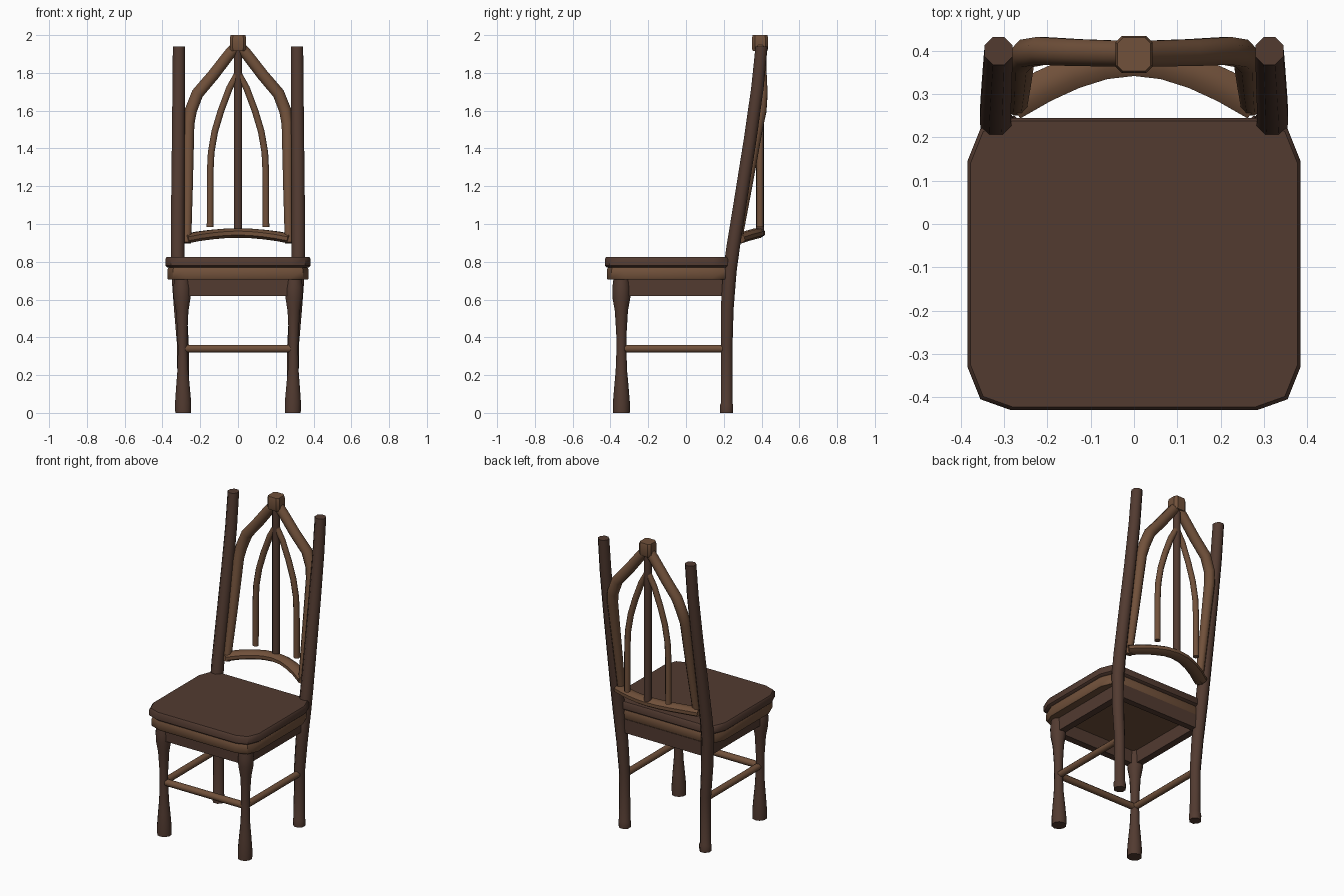
import bpy, bmesh, math
from mathutils import Vector

if "Cube" in bpy.data.objects:
    bpy.data.objects.remove(bpy.data.objects["Cube"])


def material(name, rgb):
    m = bpy.data.materials.new(name)
    m.diffuse_color = (*rgb, 1)
    m.use_nodes = True
    m.node_tree.nodes["Principled BSDF"].inputs["Base Color"].default_value = m.diffuse_color
    return m


DARK = material("dark wood", (0.084, 0.043, 0.03))
LIGHT = material("light wood", (0.165, 0.082, 0.043))


def skin(name, rings, mat, angle=50):
    """Join closed rings of points into one capped solid."""
    bm = bmesh.new()
    loops = [[bm.verts.new(p) for p in ring] for ring in rings]
    n = len(loops[0])
    for a, b in zip(loops, loops[1:]):
        for i in range(n):
            j = (i + 1) % n
            bm.faces.new((a[i], a[j], b[j], b[i]))
    bm.faces.new(loops[0][::-1])
    bm.faces.new(loops[-1])
    bmesh.ops.recalc_face_normals(bm, faces=bm.faces)
    me = bpy.data.meshes.new(name)
    bm.to_mesh(me)
    bm.free()
    me.materials.append(mat)
    ob = bpy.data.objects.new(name, me)
    bpy.context.collection.objects.link(ob)
    bpy.ops.object.select_all(action='DESELECT')
    ob.select_set(True)
    bpy.context.view_layer.objects.active = ob
    bpy.ops.object.shade_smooth_by_angle(angle=math.radians(angle))
    return ob


def tube(name, pts, radii, mat, sides=8, flat=False, ref=(0, 1, 0)):
    """Sweep a polygon along pts; each radius is a number or a (side, ref) pair."""
    pts = [Vector(p) for p in pts]
    if not isinstance(radii, list):
        radii = [radii] * len(pts)
    rings = []
    for k, (p, r) in enumerate(zip(pts, radii)):
        a, b = r if isinstance(r, tuple) else (r, r)
        t = Vector((0, 0, 1)) if flat else pts[min(k + 1, len(pts) - 1)] - pts[max(k - 1, 0)]
        u = t.cross(Vector(ref)).normalized()
        v = u.cross(t).normalized()
        c = 1 / math.cos(math.pi / sides)
        angs = [2 * math.pi * (i + 0.5) / sides for i in range(sides)]
        rings.append([p + u * a * c * math.cos(w) + v * b * c * math.sin(w) for w in angs])
    return skin(name, rings, mat)


def slab(name, outline, levels, mat):
    """Stack an outline at (z, half-size reduction) levels."""
    cy = -0.0925
    rings = []
    for z, d in levels:
        fx, fy = 1 - d / 0.385, 1 - d / 0.3375
        rings.append([(x * fx, cy + (y - cy) * fy, z) for x, y in outline])
    return skin(name, rings, mat, 40)


# Seat cushion board and the moulding below it
half = [(0.285, -0.43), (0.355, -0.405), (0.385, -0.33),
        (0.385, 0.145), (0.355, 0.22), (0.285, 0.245)]
outline = half + [(-x, y) for x, y in reversed(half)]
slab("seat", outline, [(0.77, 0.01), (0.779, 0), (0.815, 0), (0.825, 0.007)], DARK)
slab("seat_moulding", outline, [(0.705, 0.016), (0.713, 0.011), (0.755, 0.011), (0.771, 0.017)], LIGHT)


def box(name, x0, x1, y0, y1, z0, z1, mat):
    ring = lambda z: [(x0, y0, z), (x1, y0, z), (x1, y1, z), (x0, y1, z)]
    return skin(name, [ring(z0), ring(z1)], mat, 30)


# Apron rails
box("front_apron", -0.28, 0.28, -0.37, -0.325, 0.62, 0.71, DARK)
box("back_apron", -0.29, 0.29, 0.195, 0.235, 0.62, 0.71, DARK)

for s, side in ((-1, "left"), (1, "right")):
    box(side + "_apron", *sorted((s * 0.275, s * 0.32)), -0.34, 0.21, 0.62, 0.71, DARK)

    # Turned front leg
    prof = [(0, 0.042), (0.05, 0.043), (0.14, 0.036), (0.22, 0.029), (0.33, 0.025), (0.42, 0.026),
            (0.54, 0.033), (0.61, 0.045), (0.66, 0.046), (0.71, 0.04)]
    tube(side + "_front_leg", [(s * (0.29 + 0.01 * z), -0.342, z) for z, r in prof],
         [r for z, r in prof], DARK, 10, flat=True)

    # Back leg running up into the leaning post
    path = [(0.29, 0.215, 0), (0.29, 0.215, 0.04), (0.29, 0.215, 0.05), (0.291, 0.215, 0.35),
            (0.305, 0.218, 0.55), (0.318, 0.232, 0.75), (0.32, 0.25, 0.88), (0.319, 0.285, 1.1),
            (0.316, 0.34, 1.45), (0.314, 0.378, 1.72), (0.313, 0.4, 1.94)]
    rad = [0.034, 0.035, 0.031, 0.031, 0.034, 0.036, 0.036, 0.035, 0.034, 0.033, 0.032]
    tube(side + "_back_post", [(s * x, y, z) for x, y, z in path], rad, DARK, 8, flat=True)

    # Side stretcher
    tube(side + "_stretcher", [(s * 0.292, -0.34, 0.34), (s * 0.292, 0.215, 0.34)],
         0.02, LIGHT, ref=(0, 0, 1))

    # Outer pointed arch
    path = [(0.27, 0.272, 0.9), (0.265, 0.325, 1.2), (0.262, 0.38, 1.53), (0.25, 0.394, 1.6),
            (0.215, 0.4, 1.69), (0.13, 0.396, 1.79), (0.045, 0.394, 1.9), (0, 0.394, 1.95)]
    tube(side + "_outer_arch", [(s * x, y, z) for x, y, z in path],
         [0.022, 0.026, 0.031, 0.032, 0.032, 0.031, 0.03, 0.03], LIGHT)

    # Inner pointed arch
    path = [(0.148, 0.392, 0.985), (0.147, 0.392, 1.28), (0.142, 0.392, 1.38), (0.123, 0.392, 1.49),
            (0.09, 0.392, 1.6), (0.045, 0.392, 1.72), (0, 0.392, 1.8)]
    tube(side + "_inner_arch", [(s * x, y, z) for x, y, z in path], 0.0175, LIGHT)

# Front stretcher
tube("front_stretcher", [(-0.29, -0.342, 0.34), (0.29, -0.342, 0.34)], 0.02, LIGHT, ref=(0, 0, 1))

# Curved lower back rail
rail = [(-0.28, 0.278, 0.922), (-0.21, 0.318, 0.935), (-0.14, 0.35, 0.944), (-0.07, 0.372, 0.95)]
rail = rail + [(0, 0.38, 0.952)] + [(-x, y, z) for x, y, z in reversed(rail)]
tube("lower_back_rail", rail, (0.038, 0.025), LIGHT, ref=(0, 0, 1))

# Centre spindle
tube("centre_spindle", [(0, 0.392, 0.95), (0, 0.392, 1.93)], 0.022, DARK)

# Finial block at the peak
octo = [(0.043, 0.028), (0.028, 0.043), (-0.028, 0.043), (-0.043, 0.028),
        (-0.043, -0.028), (-0.028, -0.043), (0.028, -0.043), (0.043, -0.028)]
skin("finial", [[(x * k, 0.392 + y * k, z) for x, y in octo]
                for z, k in ((1.915, 0.88), (1.93, 1), (1.985, 1), (2.0, 0.9))], LIGHT, 40)
